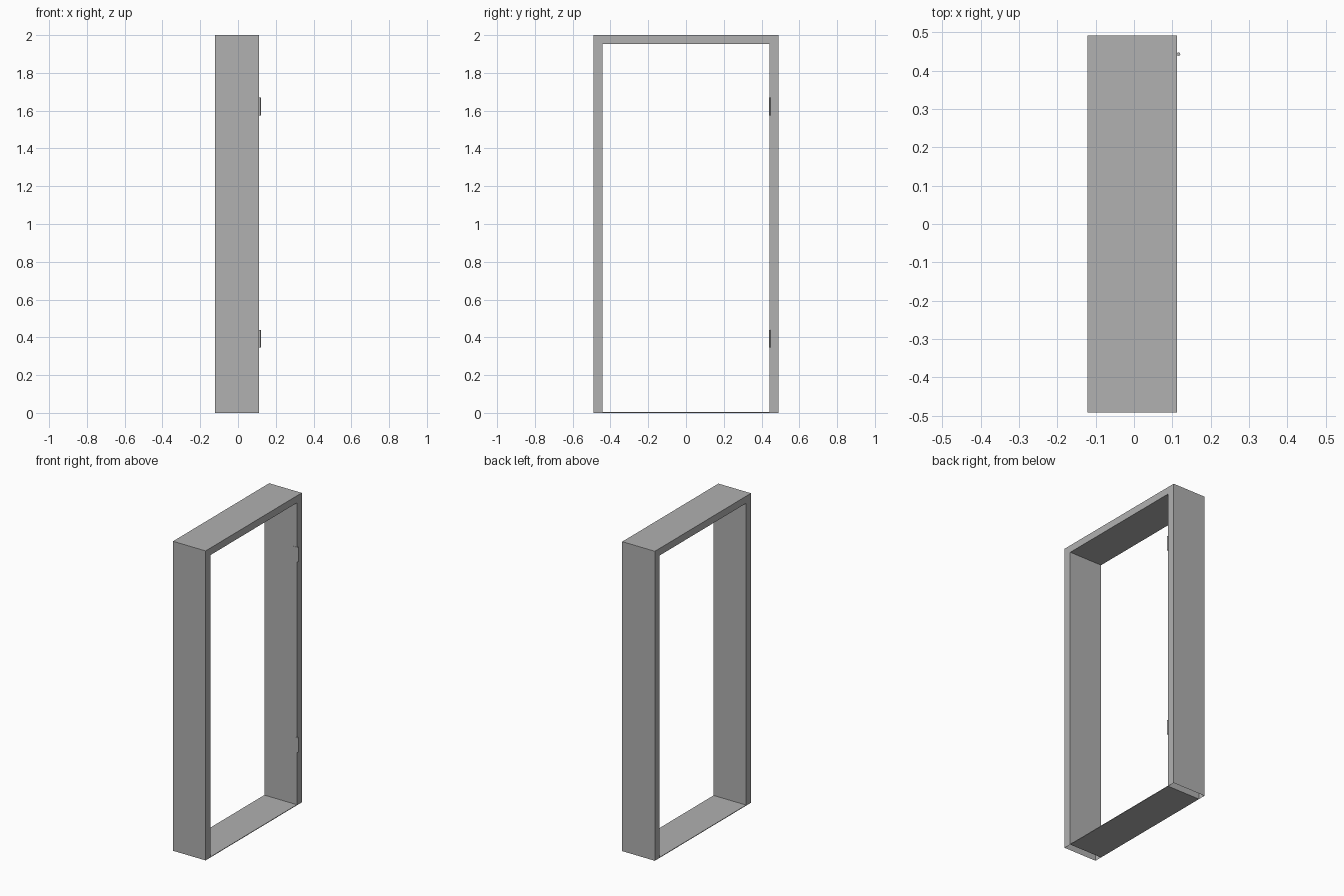
import bpy, bmesh
from mathutils import Matrix, Vector

old = bpy.data.objects.get("Cube")
if old:
    bpy.data.objects.remove(old, do_unlink=True)

# Overall sizes
X0, X1 = -0.121, 0.112      # frame depth
OUT_Y, IN_Y = 0.491, 0.441  # outer and inner half width
TOP, IN_TOP = 2.0, 1.954    # outer and inner height

GREY = (0.44, 0.44, 0.44, 1.0)
grey = bpy.data.materials.new("frame grey")
grey.use_nodes = True
grey.diffuse_color = GREY
grey.node_tree.nodes["Principled BSDF"].inputs["Base Color"].default_value = GREY


def add_object(name, bm):
    mesh = bpy.data.meshes.new(name)
    bm.to_mesh(mesh)
    bm.free()
    mesh.materials.append(grey)
    obj = bpy.data.objects.new(name, mesh)
    bpy.context.collection.objects.link(obj)
    return obj


def add_box(bm, lo, hi):
    lo, hi = Vector(lo), Vector(hi)
    matrix = Matrix.Translation((lo + hi) / 2) @ Matrix.Diagonal((hi - lo).to_4d())
    bmesh.ops.create_cube(bm, size=1, matrix=matrix)


# Door frame: hollow inverted U, open at the feet
profile = [(-OUT_Y, 0), (-OUT_Y, TOP), (OUT_Y, TOP), (OUT_Y, 0),
           (IN_Y, 0), (IN_Y, IN_TOP), (-IN_Y, IN_TOP), (-IN_Y, 0)]
bm = bmesh.new()
near = [bm.verts.new((X0, y, z)) for y, z in profile]
far = [bm.verts.new((X1, y, z)) for y, z in profile]
bm.faces.new(near)
bm.faces.new(far[::-1])
for i in range(len(profile)):
    if i not in (3, 7):     # leave the undersides of the posts open
        j = (i + 1) % len(profile)
        bm.faces.new((near[i], far[i], far[j], near[j]))
bmesh.ops.recalc_face_normals(bm, faces=bm.faces)
add_object("door_frame", bm)

# Thin threshold between the posts
bm = bmesh.new()
add_box(bm, (X0, -IN_Y, 0), (X1, IN_Y, 0.004))
add_object("threshold", bm)

# Hinges: a pin on the edge and a leaf on the inner face of one post
for name, z in (("lower_hinge", 0.392), ("upper_hinge", 1.622)):
    bm = bmesh.new()
    bmesh.ops.create_cone(bm, cap_ends=True, segments=12, radius1=0.0045,
                          radius2=0.0045, depth=0.094,
                          matrix=Matrix.Translation((0.1163, 0.443, z)))
    add_box(bm, (0.085, IN_Y - 0.0015, z - 0.047), (X1 + 0.003, IN_Y + 0.0005, z + 0.047))
    add_object(name, bm)
